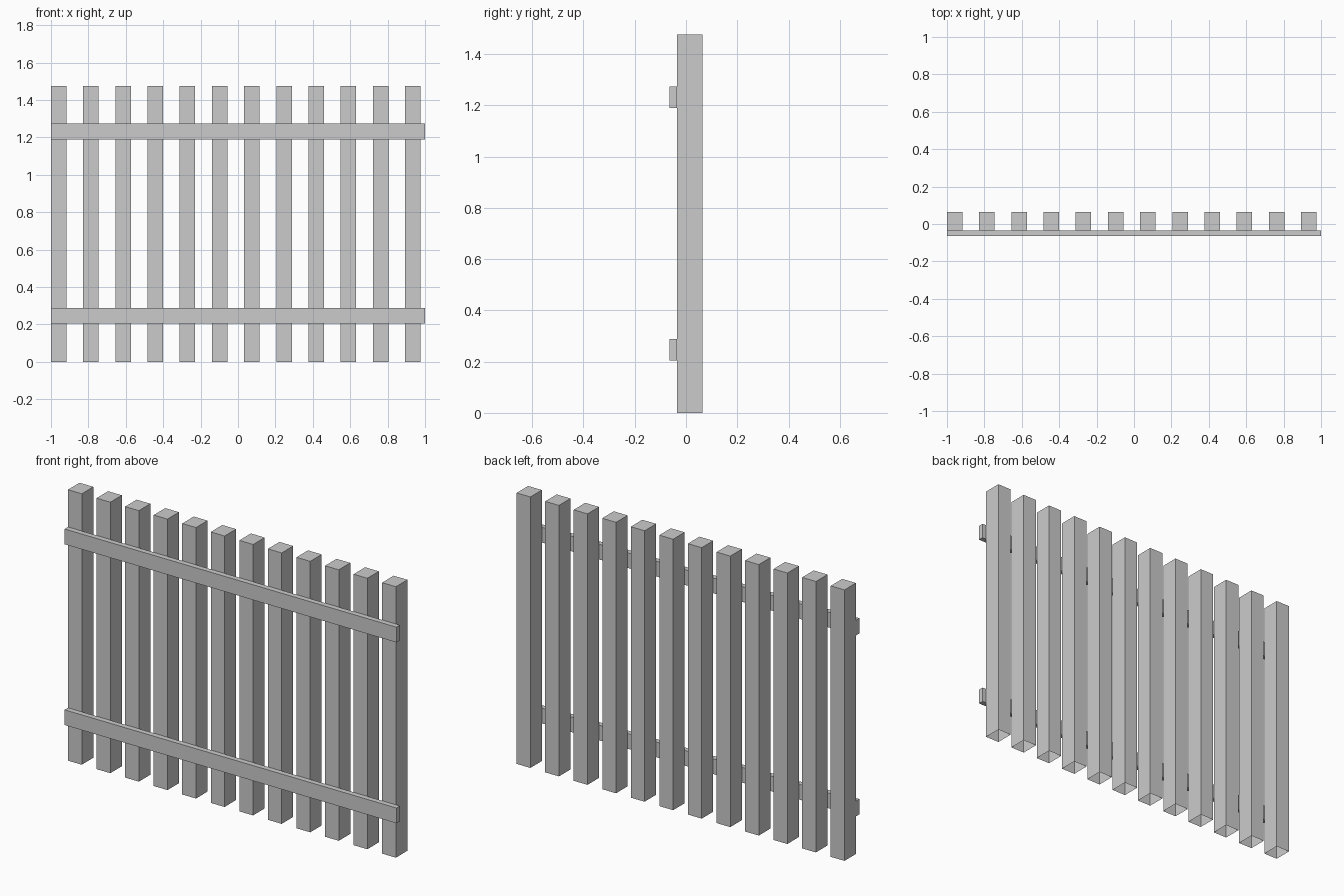
import bpy, bmesh

if "Cube" in bpy.data.objects:
    bpy.data.objects.remove(bpy.data.objects["Cube"])


def box(name, x, y, z, open_bottom=False):
    """Box from (min, max) ranges, optionally without its underside."""
    bm = bmesh.new()
    bmesh.ops.create_cube(bm, size=1)
    for v in bm.verts:
        v.co = [r[0] if c < 0 else r[1] for c, r in zip(v.co, (x, y, z))]
    bm.normal_update()
    if open_bottom:
        under = [f for f in bm.faces if f.normal.z < -0.9]
        bmesh.ops.delete(bm, geom=under, context='FACES_ONLY')
    mesh = bpy.data.meshes.new(name)
    bm.to_mesh(mesh)
    bm.free()
    obj = bpy.data.objects.new(name, mesh)
    bpy.context.collection.objects.link(obj)
    return obj


# Upright pickets, open underneath
COUNT, STEP, WIDTH = 12, 0.1721, 0.083
for i in range(COUNT):
    x0 = -1 + i * STEP
    box(f"picket_{i + 1}", (x0, x0 + WIDTH), (-0.035, 0.064), (0, 1.476), True)

# Horizontal rails across the front
for name, z0 in (("lower_rail", 0.205), ("upper_rail", 1.19)):
    box(name, (-1, 1), (-0.064, -0.035), (z0, z0 + 0.083))
